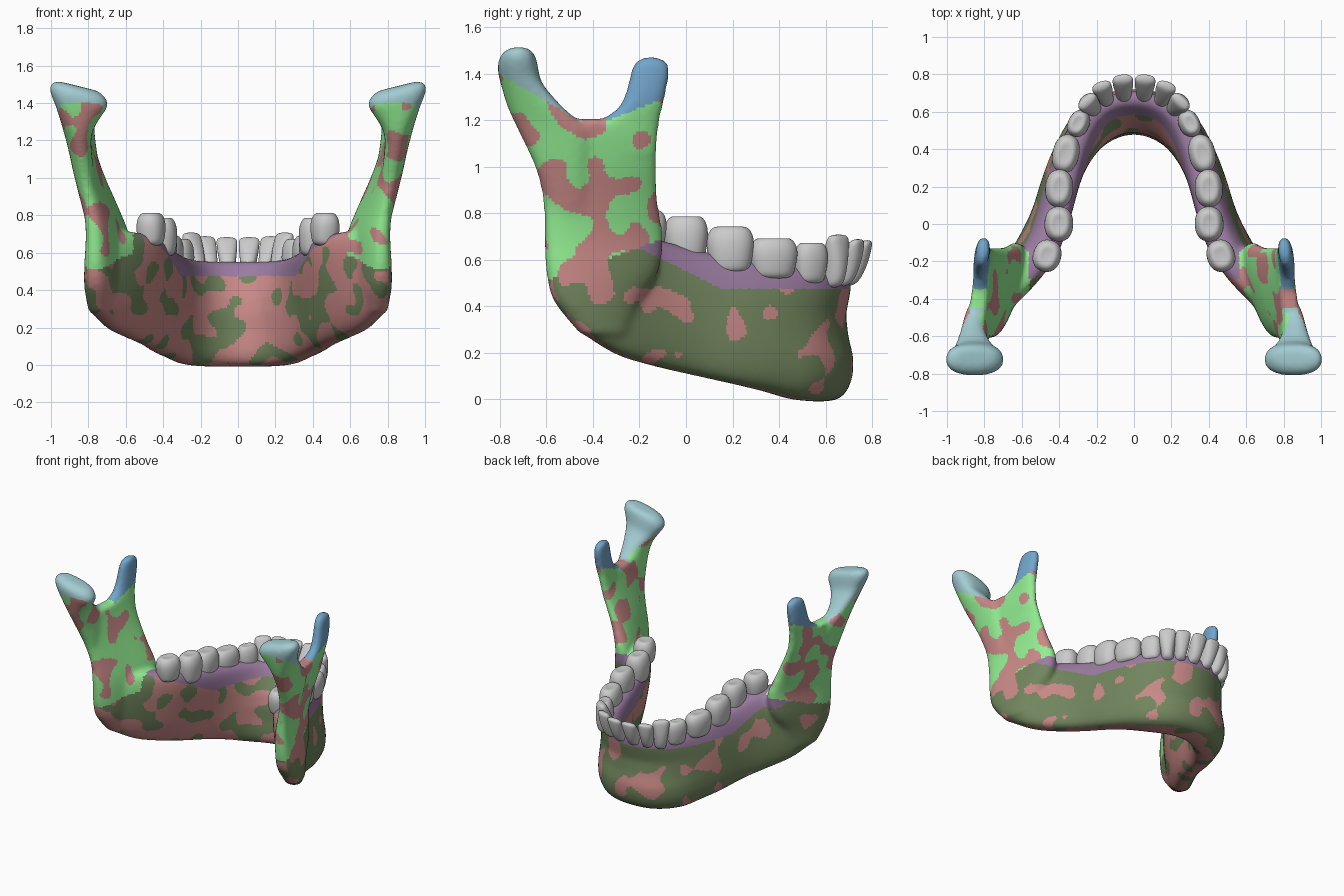
import bpy, bmesh, math
from mathutils import Vector, noise

if "Cube" in bpy.data.objects:
    bpy.data.objects.remove(bpy.data.objects["Cube"])

def spow(v, p):
    return math.copysign(abs(v) ** p, v)

def curve(p, q, r, s, t):
    return 0.5 * (2*q + (r-p)*t + (2*p-5*q+4*r-s)*t*t + (3*q-p-3*r+s)*t**3)

def loft(bm, rings, steps=1):
    """Skin closed rings, with smooth in-between rings."""
    fine, n = [], len(rings)
    for i in range(n - 1):
        a, b, c, d = (rings[max(0, min(n-1, i+k))] for k in (-1, 0, 1, 2))
        for k in range(steps):
            fine.append([curve(*q, k / steps) for q in zip(a, b, c, d)])
    fine.append(rings[-1])
    vs = [[bm.verts.new(p) for p in r] for r in fine]
    m = len(vs[0])
    for a, b in zip(vs, vs[1:]):
        for i in range(m):
            bm.faces.new((a[i], a[(i+1) % m], b[(i+1) % m], b[i]))
    bm.faces.new(vs[0])
    bm.faces.new(vs[-1])

def add_object(name, bm, mat=None):
    me = bpy.data.meshes.new(name)
    bm.to_mesh(me)
    for p in me.polygons:
        p.use_smooth = True
    ob = bpy.data.objects.new(name, me)
    bpy.context.collection.objects.link(ob)
    if mat:
        me.materials.append(mat)
    return ob

# Curved body: bottom xyz, top xyz, half thickness bottom/top, waist shift
STATIONS = [
    (0, .58, -.01, 0, .675, .555, .148, .06, -.045),
    (.14, .552, -.01, .13, .65, .555, .15, .062, -.045),
    (.265, .46, .0, .228, .575, .56, .135, .075, -.03),
    (.352, .33, .035, .295, .455, .575, .115, .085, -.01),
    (.42, .20, .065, .35, .28, .60, .10, .092, 0),
    (.49, .02, .105, .40, .08, .635, .092, .095, 0),
    (.572, -.13, .14, .46, -.10, .68, .092, .10, 0),
    (.672, -.29, .19, .56, -.25, .71, .09, .095, 0),
    (.755, -.43, .275, .69, -.39, .72, .08, .08, 0)]
full = [(-s[0], s[1], s[2], -s[3]) + s[4:] for s in STATIONS[:0:-1]] + STATIONS
rings = []
for i, s in enumerate(full):
    p, q = full[max(0, i-1)], full[min(len(full)-1, i+1)]
    nrm = Vector((-(q[1]-p[1]), q[0]-p[0], 0)).normalized()
    lo, hi = Vector(s[:3]), Vector(s[3:6])
    ring = []
    for k in range(28):
        a = 2 * math.pi * k / 28
        t = (spow(math.sin(a), .75) + 1) / 2
        half = s[6] + (s[7] - s[6]) * t
        waist = s[8] * math.exp(-((t - .62) / .22) ** 2)
        ring.append(lo.lerp(hi, t) + nrm * (spow(math.cos(a), .6) * half + waist))
    rings.append(ring)
bone = bmesh.new()
loft(bone, rings, 4)

# Upright parts: z, rear x y, front x y, half thickness, sideways tilt
RAMUS = [(.28, .765, -.45, .68, -.25, .065, 0), (.42, .78, -.565, .655, -.20, .082, 0),
         (.55, .78, -.60, .63, -.12, .084, 0), (.70, .78, -.61, .62, -.10, .076, 0),
         (.85, .795, -.615, .675, -.12, .065, 0), (1.0, .825, -.65, .74, -.125, .056, 0),
         (1.12, .85, -.70, .782, -.12, .05, 0), (1.205, .865, -.72, .80, -.115, .045, 0)]
CONDYLE = [(.80, .79, -.58, .775, -.42, .04, 0), (1.0, .818, -.65, .82, -.42, .055, 0),
           (1.15, .84, -.72, .85, -.42, .062, 0),
           (1.25, .845, -.765, .87, -.525, .078, .1), (1.35, .85, -.795, .86, -.615, .12, .25),
           (1.42, .852, -.81, .852, -.635, .155, .28), (1.465, .852, -.80, .852, -.645, .148, .28),
           (1.49, .852, -.76, .852, -.67, .11, .25)]
CORONOID = [(1.05, .82, -.46, .765, -.125, .042, 0), (1.2, .83, -.36, .79, -.112, .042, 0),
            (1.25, .83, -.295, .795, -.10, .042, 0),
            (1.32, .825, -.26, .80, -.085, .042, 0), (1.4, .82, -.24, .80, -.07, .038, 0),
            (1.45, .815, -.22, .80, -.08, .034, 0), (1.47, .81, -.18, .80, -.12, .025, 0)]

def upright(side, table):
    out = []
    for z, rx, ry, fx, fy, h, tilt in table:
        r, f = Vector((rx, ry, z)), Vector((fx, fy, z))
        mid, along = (r + f) / 2, (f - r) / 2
        across = Vector((along.y, -along.x, 0)).normalized() * h
        ring = []
        for k in range(24):
            a = 2 * math.pi * k / 24
            p = mid + along * spow(math.cos(a), .85) + across * spow(math.sin(a), .8)
            p.z += tilt * (p.x - .85)
            ring.append(Vector((p.x * side, p.y, p.z)))
        out.append(ring)
    loft(bone, out, 4)

for side in (1, -1):
    for table in (RAMUS, CONDYLE, CORONOID):
        upright(side, table)
bmesh.ops.recalc_face_normals(bone, faces=bone.faces)

# Fuse everything into one smooth bone
core = add_object("bone_core", bone)
rm = core.modifiers.new("fuse", 'REMESH')
rm.mode, rm.voxel_size = 'VOXEL', .013
sm = core.modifiers.new("soften", 'SMOOTH')
sm.factor, sm.iterations = .5, 18
fused = bpy.data.meshes.new_from_object(
    core.evaluated_get(bpy.context.evaluated_depsgraph_get()))
bpy.data.objects.remove(core)

# Colour regions of the bone, each its own object
COLOURS = {"bone_surface": (.58, .25, .24), "jaw_body": (.165, .235, .11),
           "ramus": (.29, .85, .29), "condyle": (.36, .6, .64),
           "coronoid": (.17, .38, .6), "alveolar_ridge": (.33, .2, .36)}

def region(c, n):
    x, y, z = abs(c.x), c.y, c.z
    if z > 1.22 + (y + .28) * .4 and y > -.35:
        return "coronoid"
    if y < -.45 and z > 1.22 - (y + .5) * .6:
        return "condyle"
    patch = noise.noise(c * 8)
    if z > .52 + (y + .57) * .36 and y < -.1 and x > .56:
        return "ramus" if patch > -.1 else "bone_surface"
    if z > .475 + max(0, .15 - y) * .5 and y > -.32:
        return "alveolar_ridge"
    outward = n.x * math.copysign(1, c.x) * .8 + n.y * .6
    return "jaw_body" if patch > (-.25 if outward > .2 else .12) else "bone_surface"

for name, rgb in COLOURS.items():
    mat = bpy.data.materials.new(name)
    mat.diffuse_color = (*rgb, 1)
    mat.use_nodes = True
    mat.node_tree.nodes["Principled BSDF"].inputs["Base Color"].default_value = mat.diffuse_color
    bm = bmesh.new()
    bm.from_mesh(fused)
    drop = [f for f in bm.faces if region(f.calc_center_median(), f.normal) != name]
    bmesh.ops.delete(bm, geom=drop, context='FACES')
    add_object(name, bm, mat)

# Teeth: name, x, y, base z, top z, width, depth, arch angle, outward lean
TEETH = [("central_incisor", .055, .70, .53, .685, .112, .12, 4, .08),
         ("lateral_incisor", .152, .675, .53, .69, .108, .12, 20, .07),
         ("canine", .228, .63, .53, .71, .118, .13, 42, .035),
         ("first_premolar", .292, .535, .535, .675, .145, .11, 64, .01),
         ("second_premolar", .362, .375, .555, .695, .205, .14, 78, .005),
         ("first_molar", .40, .19, .585, .745, .20, .148, 87, 0),
         ("second_molar", .402, .0, .625, .79, .185, .152, 88, 0),
         ("third_molar", .465, -.17, .675, .815, .17, .148, 72, 0)]
FRONT = [(-.3, .65, .8), (0, .74, 1), (.4, .92, .9), (.8, 1.04, .6), (1, .94, .36)]
BACK = [(-.3, .8, .8), (0, .93, .98), (.4, 1.05, 1.06), (.75, 1.04, 1.0),
        (1.02, .74, .66), (.95, .3, .25)]

for side, label in ((1, "right"), (-1, "left")):
    for name, x, y, z0, z1, w, d, deg, lean in TEETH:
        a = math.radians(deg)
        along = Vector((math.cos(a), -math.sin(a), 0)) * w / 2
        out = Vector((math.sin(a), math.cos(a), 0))
        rings = []
        for t, sw, sd in (FRONT if deg < 60 else BACK):
            c = Vector((x, y, z0 + (z1 - z0) * t)) + out * lean * t
            ring = []
            for k in range(16):
                b = 2 * math.pi * k / 16
                p = (c + along * sw * spow(math.cos(b), .88)
                     + out * d / 2 * sd * spow(math.sin(b), .88))
                ring.append(Vector((p.x * side, p.y, p.z)))
            rings.append(ring)
        bm = bmesh.new()
        loft(bm, rings)
        bmesh.ops.recalc_face_normals(bm, faces=bm.faces)
        ob = add_object(f"{name}_{label}", bm)
        ob.modifiers.new("round", 'SUBSURF').levels = 2
        ob.modifiers["round"].render_levels = 2
